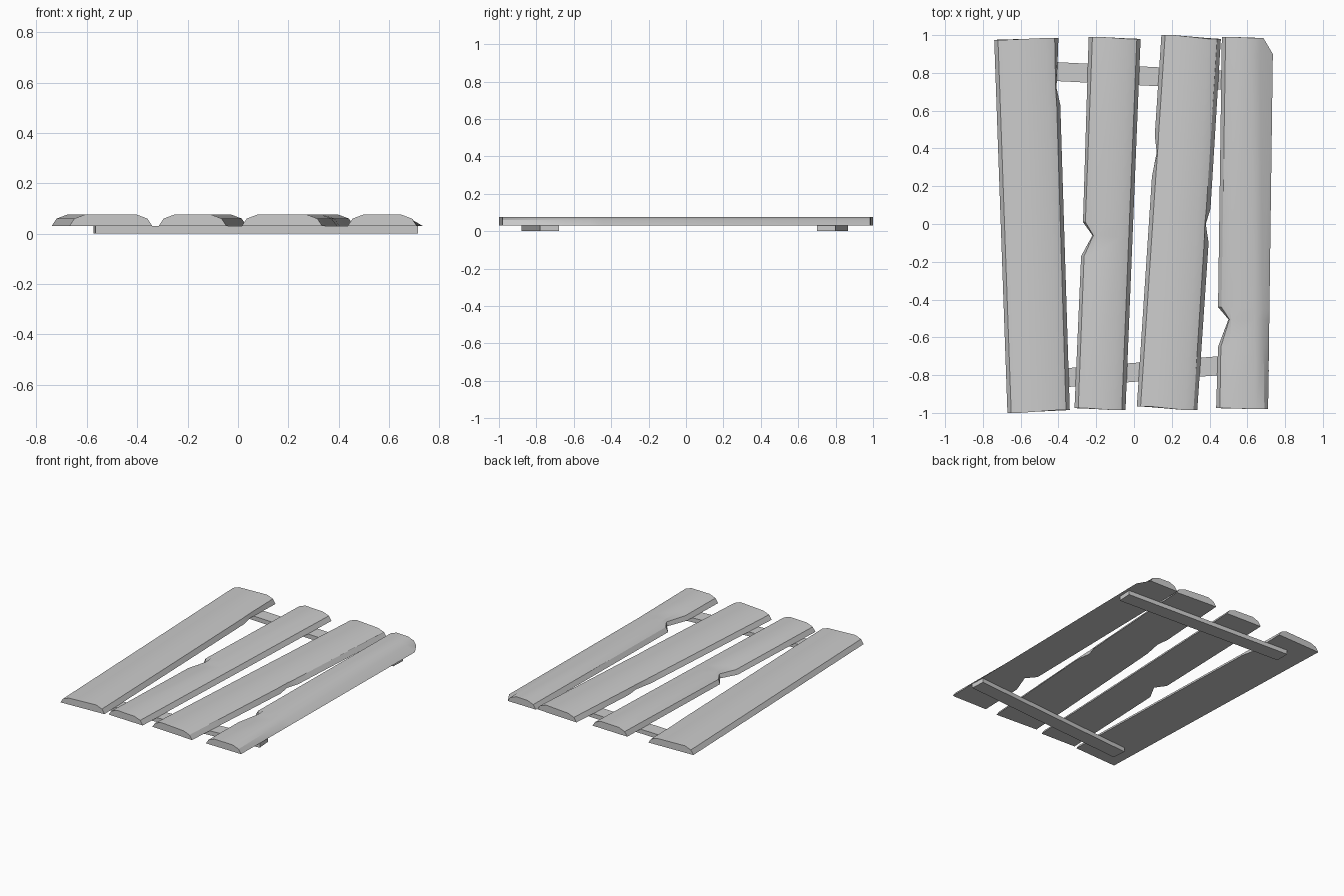
import bpy, bmesh, math

cube = bpy.data.objects.get("Cube")
if cube:
    bpy.data.objects.remove(cube, do_unlink=True)

GREY = (0.6, 0.6, 0.6, 1)
wood = bpy.data.materials.new("grey wood")
wood.use_nodes = True
wood.diffuse_color = GREY
wood.node_tree.nodes["Principled BSDF"].inputs["Base Color"].default_value = GREY

BOTTOM, SHOULDER, TOP = 0.03, 0.06, 0.077


def edge_x(points, y):
    """x of an edge polyline at height y along the plank"""
    for (xa, ya), (xb, yb) in zip(points, points[1:]):
        if y <= yb:
            return xa + (xb - xa) * (y - ya) / (yb - ya)
    return points[-1][0]


def side(points, s, sign):
    """base, shoulder and top x on one side; chips bite into the straight edge"""
    y = points[0][1] + (points[-1][1] - points[0][1]) * s
    base = edge_x(points, y)
    straight = points[0][0] + (points[-1][0] - points[0][0]) * s
    shoulder = sign * max(sign * straight + 0.02, sign * base + 0.005)
    top = sign * max(sign * straight + 0.065, sign * shoulder + 0.01)
    return [(base, y, BOTTOM), (shoulder, y, SHOULDER), (top, y, TOP)]


def plank(name, left, right):
    """chamfered board lofted between its two edge lines"""
    stations = {round((y - p[0][1]) / (p[-1][1] - p[0][1]), 4)
                for p in (left, right) for _, y in p}
    bm = bmesh.new()
    rings = []
    for s in sorted(stations):
        loop = side(left, s, 1) + side(right, s, -1)[::-1]
        rings.append([bm.verts.new(c) for c in loop])
    for a, b in zip(rings, rings[1:]):
        for i in range(6):
            j = (i + 1) % 6
            bm.faces.new((a[i], a[j], b[j], b[i]))
    bm.faces.new(rings[0])
    bm.faces.new(rings[-1][::-1])
    bmesh.ops.recalc_face_normals(bm, faces=bm.faces)
    mesh = bpy.data.meshes.new(name)
    bm.to_mesh(mesh)
    bm.free()
    obj = bpy.data.objects.new(name, mesh)
    bpy.context.collection.objects.link(obj)
    mesh.materials.append(wood)
    bpy.ops.object.select_all(action='DESELECT')
    obj.select_set(True)
    bpy.context.view_layer.objects.active = obj
    bpy.ops.object.shade_smooth_by_angle(angle=math.radians(30))


def batten(name, start, end):
    """flat cross piece under the planks"""
    dx, dy = end[0] - start[0], end[1] - start[1]
    bpy.ops.mesh.primitive_cube_add(
        size=1, location=(start[0] + dx / 2, start[1] + dy / 2, BOTTOM / 2),
        rotation=(0, 0, math.atan2(dy, dx)))
    obj = bpy.context.object
    obj.name = name
    obj.scale = (math.hypot(dx, dy), 0.1, BOTTOM)
    obj.data.materials.append(wood)


# Planks, from -x to +x, with chipped edges
plank("wide_plank",
      [(-0.67, -1.0), (-0.74, 0.975)],
      [(-0.34, -0.985), (-0.39, 0.63), (-0.41, 0.72), (-0.40, 0.985)])
plank("narrow_plank",
      [(-0.315, -0.975), (-0.28, -0.17), (-0.22, -0.06), (-0.27, 0.01), (-0.24, 0.99)],
      [(-0.045, -0.985), (0.035, 0.98)])
plank("leaning_plank",
      [(0.015, -0.965), (0.095, 0.25), (0.12, 0.38), (0.11, 0.47), (0.145, 1.0)],
      [(0.335, -0.985), (0.395, -0.1), (0.38, 0.0), (0.405, 0.08), (0.46, 0.98)])
plank("cut_corner_plank",
      [(0.435, -0.975), (0.445, -0.65), (0.50, -0.505), (0.445, -0.44), (0.465, 0.99)],
      [(0.71, -0.98), (0.735, 0.90), (0.685, 0.985)])

# Cross pieces
batten("front_batten", (-0.57, -0.83), (0.71, -0.73))
batten("back_batten", (-0.57, 0.815), (0.71, 0.75))
